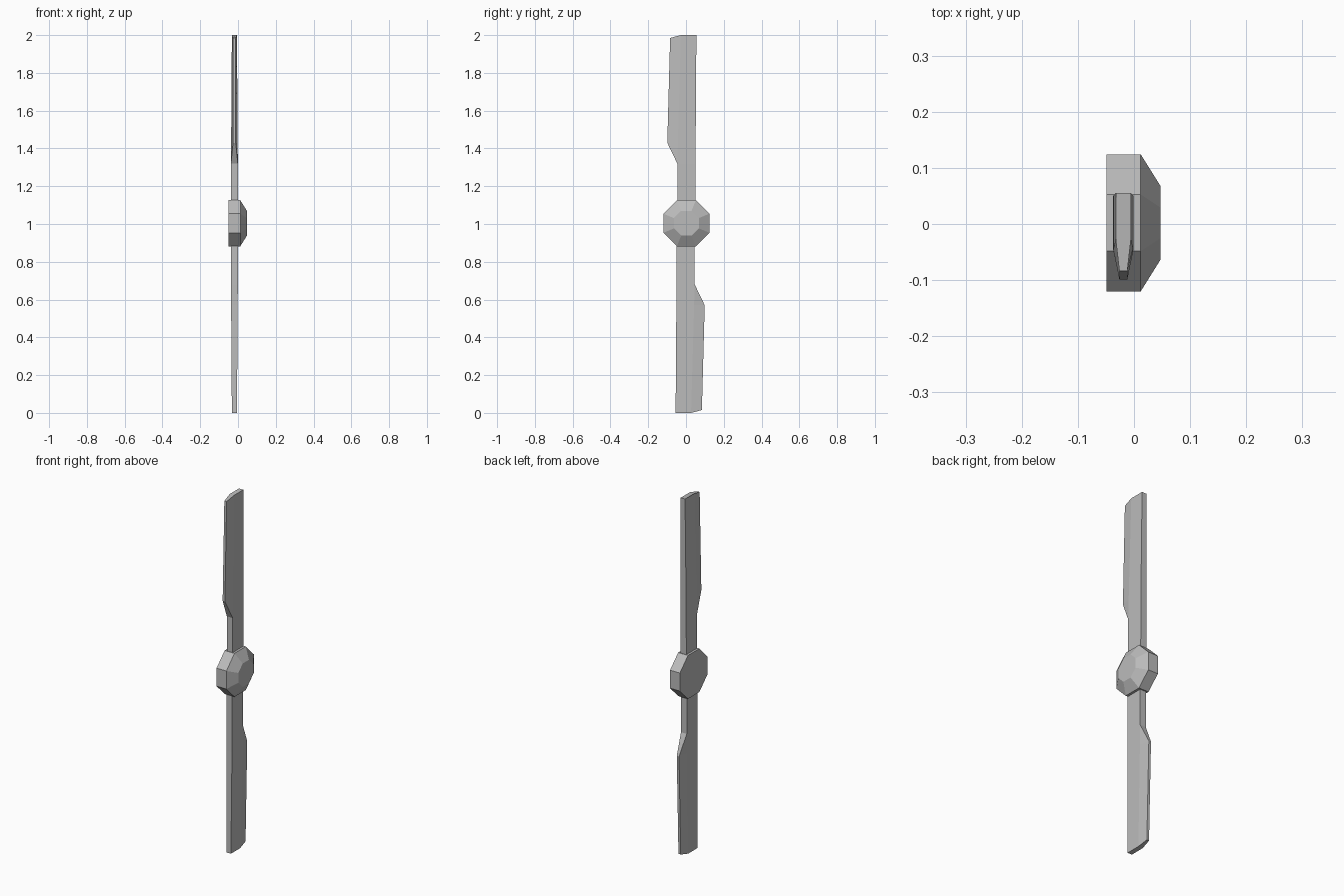
import bpy
import bmesh
from math import cos, sin, pi

cube = bpy.data.objects.get("Cube")
if cube:
    bpy.data.objects.remove(cube)

grey = bpy.data.materials.new("plain_grey")
grey.use_nodes = True
colour = (0.5, 0.5, 0.5, 1)
grey.diffuse_color = colour
grey.node_tree.nodes["Principled BSDF"].inputs["Base Color"].default_value = colour


def loft(name, sections):
    """Skin closed sections of equal point count and cap both ends."""
    bm = bmesh.new()
    rings = [[bm.verts.new(p) for p in s] for s in sections]
    for a, b in zip(rings, rings[1:]):
        for i in range(len(a)):
            j = (i + 1) % len(a)
            bm.faces.new((a[i], a[j], b[j], b[i]))
    bm.faces.new(rings[0])
    bm.faces.new(rings[-1])
    bmesh.ops.remove_doubles(bm, verts=bm.verts, dist=0.0001)
    bmesh.ops.recalc_face_normals(bm, faces=bm.faces)
    mesh = bpy.data.meshes.new(name)
    bm.to_mesh(mesh)
    bm.free()
    mesh.materials.append(grey)
    obj = bpy.data.objects.new(name, mesh)
    bpy.context.collection.objects.link(obj)
    return obj


def octagon(x, apothem):
    r = apothem / cos(pi / 8)
    return [(x, 0.002 + r * cos((i + 0.5) * pi / 4), 1.004 + r * sin((i + 0.5) * pi / 4))
            for i in range(8)]


# Faceted hub with a bevelled nose
loft("hub", [octagon(-0.049, 0.122), octagon(0.012, 0.122), octagon(0.047, 0.066)])


# Blade stations: height, trailing height, lead y, ridge y, trail y, half thickness, trail half
stations = [
    (0.05, 0.05, 0.05, -0.046, -0.046, 0.018, 0.018),
    (0.32, 0.32, 0.051, -0.046, -0.046, 0.018, 0.018),
    (0.43, 0.43, 0.051, -0.043, -0.099, 0.0173, 0.007),
    (1.0, 0.985, 0.055, -0.027, -0.084, 0.0135, 0.007),
]


def blade(name, side):
    sections = []
    for z, tz, lead, ridge, trail, half, thin in stations:
        outline = [(half, lead, z), (half, ridge, z), (thin, trail, tz),
                   (-thin, trail, tz), (-half, ridge, z), (-half, lead, z)]
        sections.append([(x - 0.019, side * y, 1 + side * h) for x, y, h in outline])
    loft(name, sections)


blade("upper_blade", 1)
blade("lower_blade", -1)
